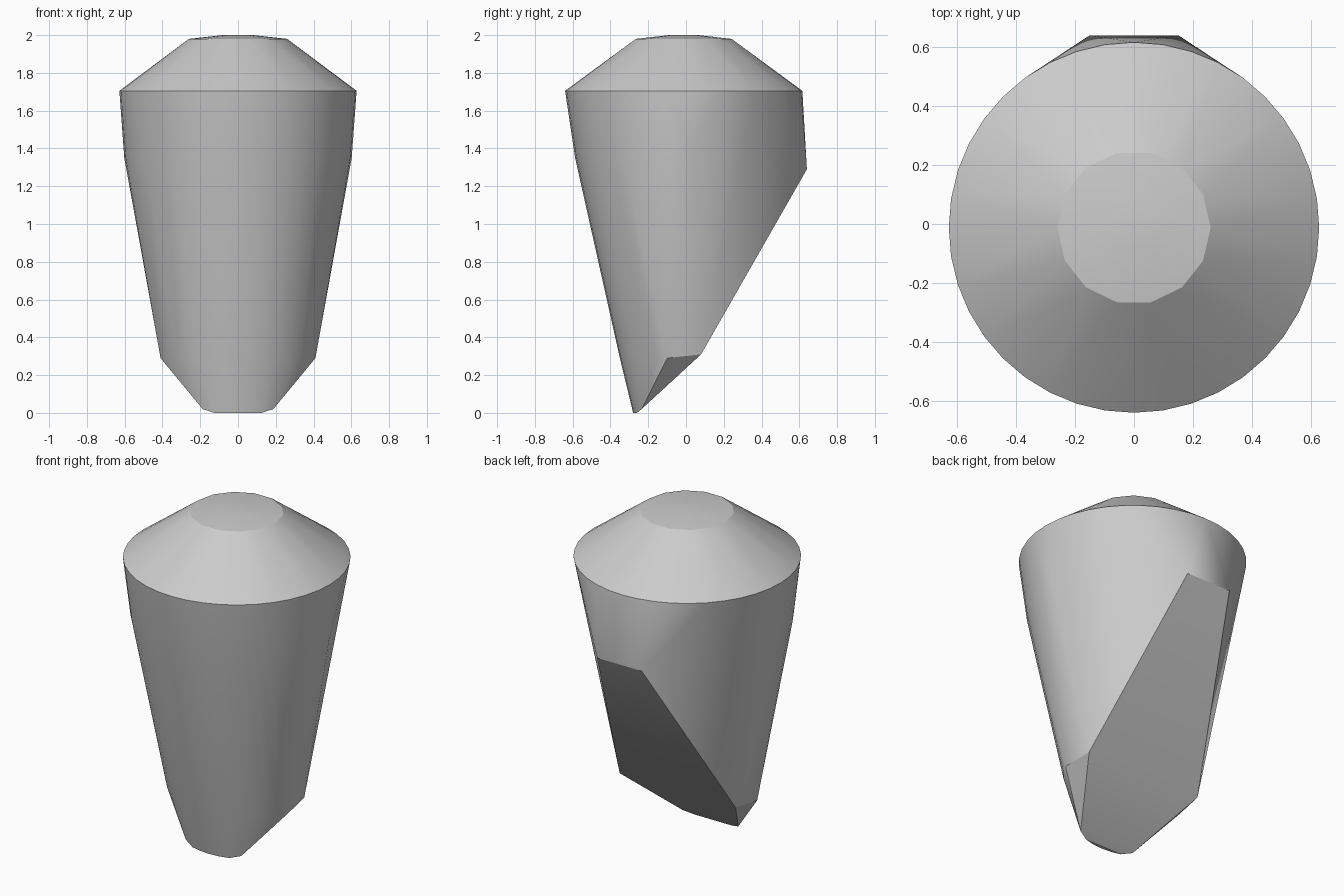
import bpy
import bmesh
from math import cos, sin, tau, radians

cube = bpy.data.objects.get("Cube")
if cube:
    bpy.data.objects.remove(cube)

grey = bpy.data.materials.new("stone_grey")
grey.use_nodes = True
GREY = (0.6, 0.6, 0.6, 1)
grey.diffuse_color = GREY
grey.node_tree.nodes["Principled BSDF"].inputs["Base Color"].default_value = GREY


def ring(z, radius, cy, count, y_max=9):
    """Points of a level circle, kept only in front of y_max."""
    pts = [(radius * cos(tau * i / count), cy + radius * sin(tau * i / count), z)
           for i in range(count)]
    return [p for p in pts if p[1] <= y_max]


def mirrored(x, y, z):
    return [(x, y, z), (-x, y, z)]


def hull(name, points, open_z, bevel=False):
    """Convex solid around the points, left open on the level open_z."""
    bm = bmesh.new()
    for p in points:
        bm.verts.new(p)
    bmesh.ops.convex_hull(bm, input=bm.verts[:])
    bmesh.ops.delete(bm, geom=[v for v in bm.verts if not v.link_faces], context='VERTS')
    lid = [f for f in bm.faces if all(abs(v.co.z - open_z) < 1e-4 for v in f.verts)]
    bmesh.ops.delete(bm, geom=lid, context='FACES')
    bmesh.ops.dissolve_limit(bm, angle_limit=radians(0.5), verts=bm.verts[:], edges=bm.edges[:])
    bmesh.ops.recalc_face_normals(bm, faces=bm.faces[:])
    mesh = bpy.data.meshes.new(name)
    bm.to_mesh(mesh)
    bm.free()
    mesh.materials.append(grey)
    obj = bpy.data.objects.new(name, mesh)
    bpy.context.collection.objects.link(obj)
    bpy.ops.object.select_all(action='DESELECT')
    obj.select_set(True)
    bpy.context.view_layer.objects.active = obj
    bpy.ops.object.shade_smooth_by_angle(angle=radians(28))
    return obj


RIM_Z = 1.705
rim = ring(RIM_Z, 0.628, -0.012, 40)

# Tapering body: sheared round front, wedge-cut back and slanted foot
body = rim + ring(1.35, 0.602, 0.015, 40, 0.1)
body += ring(0.29, 0.46, 0.11, 40, -0.07)
body += ring(0.02, 0.412, 0.132, 40, -0.21)
body += ring(0.0, 0.40, 0.12, 40, -0.24)
body += mirrored(0.15, 0.64, 1.29) + mirrored(0.39, 0.08, 0.31)
hull("tapered_body", body, RIM_Z)

# Conical crown with a shallow domed cap
crown = rim + ring(1.98, 0.26, -0.012, 14) + ring(2.0, 0.08, -0.012, 14)
hull("conical_crown", crown, RIM_Z)
